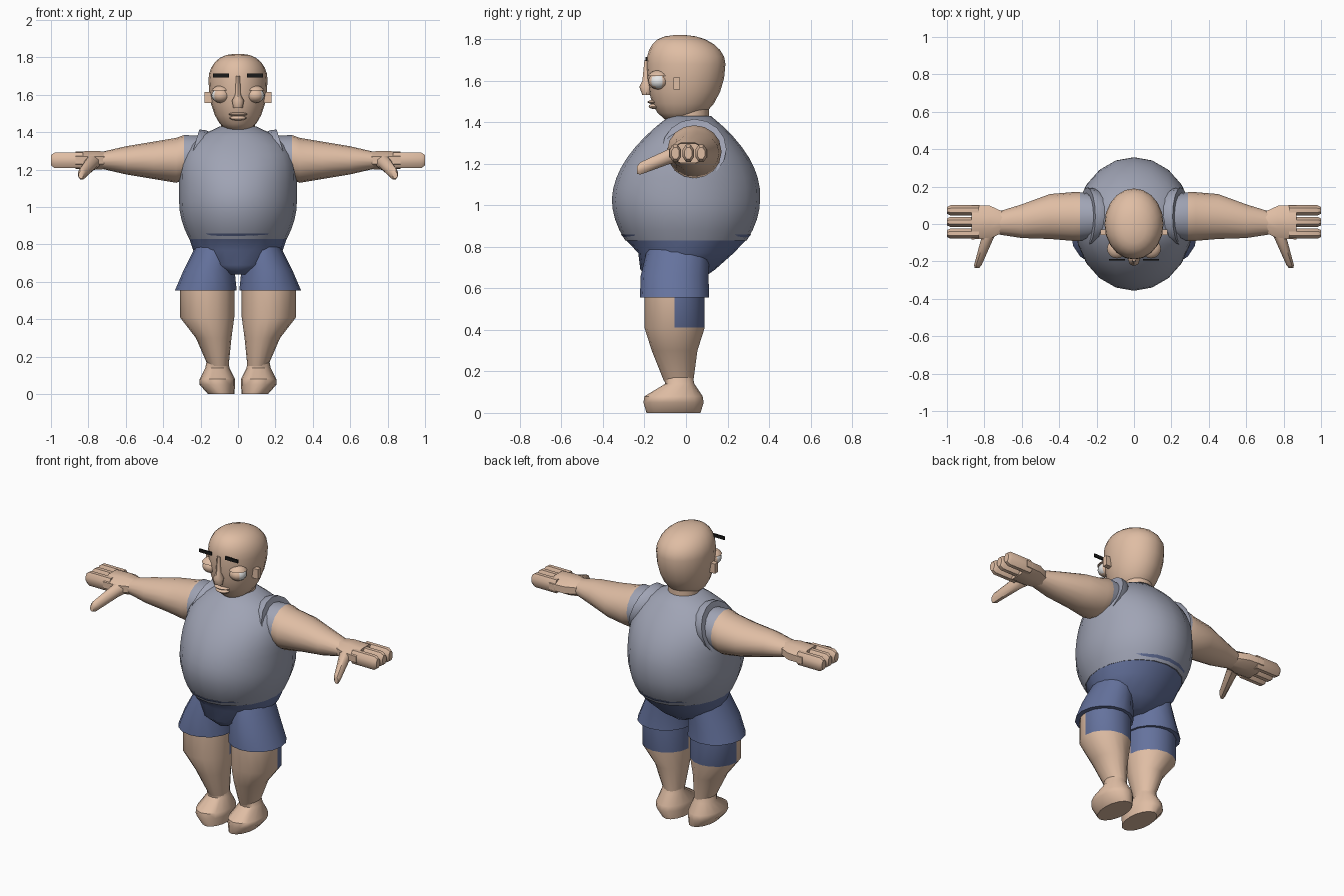
import bpy, bmesh, math
from mathutils import Matrix, Vector

cube = bpy.data.objects.get("Cube")
if cube:
    bpy.data.objects.remove(cube, do_unlink=True)


def material(name, red, green, blue):
    mat = bpy.data.materials.new(name)
    mat.use_nodes = True
    colour = (red, green, blue, 1)
    mat.diffuse_color = colour
    mat.node_tree.nodes["Principled BSDF"].inputs["Base Color"].default_value = colour
    return mat


skin = material("skin", .74, .51, .37)
shirt = material("shirt_grey", .35, .37, .46)
denim = material("shorts_blue", .13, .17, .34)
black = material("brow_black", .01, .01, .01)
white = material("eye_white", .95, .95, .95)


def finish(name, bm, materials, rule=None):
    """Turn a bmesh into a shaded object; the rule picks faces of the second material."""
    bmesh.ops.recalc_face_normals(bm, faces=bm.faces)
    if rule:
        for face in bm.faces:
            face.material_index = int(rule(face))
    mesh = bpy.data.meshes.new(name)
    bm.to_mesh(mesh)
    bm.free()
    for mat in materials:
        mesh.materials.append(mat)
    obj = bpy.data.objects.new(name, mesh)
    bpy.context.collection.objects.link(obj)
    bpy.ops.object.select_all(action='DESELECT')
    obj.select_set(True)
    bpy.context.view_layer.objects.active = obj
    bpy.ops.object.shade_smooth_by_angle(angle=math.radians(45))


def loft(name, axis, rings, materials, at=(0, 0), side=1, sides=16, turn=0, tilt=0, rule=None):
    """Skin ellipses (position, radius, radius, optional shift from the centre line)."""
    bm = bmesh.new()
    loops = []
    for position, radius_a, radius_b, *shift in rings:
        shift_a, shift_b = shift or (0, 0)
        loop = []
        for i in range(sides):
            angle = math.tau * (i + turn) / sides
            a = at[0] + shift_a + radius_a * math.cos(angle)
            rise = radius_b * math.sin(angle)
            b = at[1] + shift_b + rise
            x, y, z = {'x': (position + tilt * rise, a, b),
                       'y': (a, position, b),
                       'z': (a, b, position)}[axis]
            loop.append(bm.verts.new((x * side, y, z)))
        loops.append(loop)
    for low, high in zip(loops, loops[1:]):
        for i in range(sides):
            bm.faces.new((low[i - 1], low[i], high[i], high[i - 1]))
    bm.faces.new(loops[0])
    bm.faces.new(loops[-1])
    finish(name, bm, materials, rule)


def placed(centre, size):
    return Matrix.Translation(Vector(centre)) @ Matrix.Diagonal((*size, 1))


def box(name, centre, size, mat):
    bm = bmesh.new()
    bmesh.ops.create_cube(bm, size=1, matrix=placed(centre, size))
    finish(name, bm, [mat])


def ball(name, centre, size, materials, rule=None, cut=None):
    bm = bmesh.new()
    bmesh.ops.create_uvsphere(bm, u_segments=16, v_segments=10, radius=1,
                              matrix=placed(centre, size))
    if cut:
        bmesh.ops.bisect_plane(bm, geom=bm.verts[:] + bm.edges[:] + bm.faces[:],
                               plane_co=(0, 0, cut), plane_no=(0, 0, 1), clear_inner=True)
        bmesh.ops.holes_fill(bm, edges=bm.edges[:])
    finish(name, bm, materials, rule)


def torso_ring(z):
    """Barrel width that stays broad up to the shoulders, with a rounder depth."""
    u = (z - 1.03) / .4
    width = 1 - abs(u) ** (5 if u > 0 else 2)
    depth = 1 - u * u
    return z, .1 + .215 * width, .1 + .257 * depth, 0, .02 * max(u, 0)


def head_ring(angle):
    """Egg with a short crown and a long jaw, both ends leaning forward."""
    rise = math.sin(angle)
    radius = math.cos(angle) ** .8
    z = 1.68 + rise * (.14 if rise > 0 else .28)
    return z, .158 * radius, .19 * radius, 0, -.03 * rise * rise


# Torso, neck and head
loft("torso", 'z', [torso_ring(1.43 - i * .05) for i in range(13)], [shirt], sides=20)
loft("neck", 'z', [(z, .09, .09) for z in (1.36, 1.47)], [skin], at=(0, .02))
loft("head", 'z', [head_ring((i / 12 - .5) * 3) for i in range(13)], [skin], sides=20)

# Nose and lips
loft("nose", 'z', [(1.53, .025, .02), (1.57, .032, .035), (1.6, .015, .02), (1.7, .01, .01)],
     [skin], at=(0, -.19), sides=8)
ball("upper_lip", (0, -.155, 1.497), (.05, .03, .01), [skin])
ball("lower_lip", (0, -.15, 1.476), (.045, .03, .013), [skin])

# Shorts seat flaring to the waistband
loft("shorts_seat", 'z', [(.64, .06, .12, 0, -.05), (.69, .19, .18, 0, -.04),
                          (.77, .24, .23), (.86, .27, .315)], [denim], sides=20)


def back_of_thigh(face):
    middle = face.calc_center_median()
    return middle.z > .41 and middle.y > -.055


def near_shoulder(face):
    return abs(face.calc_center_median().x) < .29


for side, label in ((1, "left_"), (-1, "right_")):

    def outer_eye(face):
        return face.normal.x * side > .6 and face.normal.y < .3

    # Shorts leg, leg with a cloth panel behind the thigh, and foot
    loft(label + "shorts_leg", 'z',
         [(.555, .165, .167), (.66, .137, .163, -.017, 0), (.8, .1, .15, -.05, .02)],
         [denim], at=(.172, -.055), side=side)
    loft(label + "leg", 'z',
         [(.6, .145, .145), (.41, .145, .145), (.3, .095, .11, -.035, 0),
          (.15, .055, .07, -.06, .02)],
         [skin, denim], at=(.165, -.055), side=side, rule=back_of_thigh)
    loft(label + "foot", 'z',
         [(0, .07, .13, -.02, 0), (.05, .095, .145), (.08, .095, .14),
          (.14, .065, .07, 0, .03), (.19, .055, .07, 0, .02)],
         [skin], at=(.11, -.06), side=side)

    # Sleeve flap and arm
    loft(label + "sleeve", 'x', [(.16, .11, .11), (.21, .15, .14), (.25, .155, .145)],
         [shirt], at=(.04, 1.27), side=side, tilt=-.3)
    loft(label + "arm", 'x',
         [(.15, .11, .11, 0, .02), (.29, .13, .12, 0, .015), (.33, .13, .12),
          (.45, .12, .1), (.6, .09, .075, -.025, 0), (.73, .06, .045, -.035, 0)],
         [skin, shirt], at=(.04, 1.25), side=side, rule=near_shoulder)

    # Palm, three fingers and thumb
    loft(label + "palm", 'x', [(.7, .06, .05), (.77, .095, .055), (.87, .1, .05)],
         [skin], at=(.01, 1.25), side=side, sides=8, turn=.5)
    for step, finger in enumerate(("little", "middle", "index")):
        loft(label + finger + "_finger", 'x',
             [(.83, .03, .045), (.98, .03, .045), (1, .02, .03)],
             [skin], at=(.073 - step * .062, 1.25), side=side, sides=8, turn=.5)
    loft(label + "thumb", 'y',
         [(-.02, .05, .04), (-.08, .035, .04, .02, -.015),
          (-.22, .022, .032, .07, -.073), (-.235, .013, .02, .075, -.08)],
         [skin], at=(.765, 1.25), side=side, sides=8, turn=.5)

    # Eye, upper lid, ear and brow
    ball(label + "eye", (side * .092, -.132, 1.597), (.05, .05, .04), [skin, white], outer_eye)
    ball(label + "eyelid", (side * .092, -.132, 1.608), (.055, .055, .042), [skin], cut=1.622)
    box(label + "ear", (side * .158, -.045, 1.586), (.04, .03, .06), skin)
    box(label + "brow", (side * .09, -.19, 1.704), (.086, .008, .02), black)
